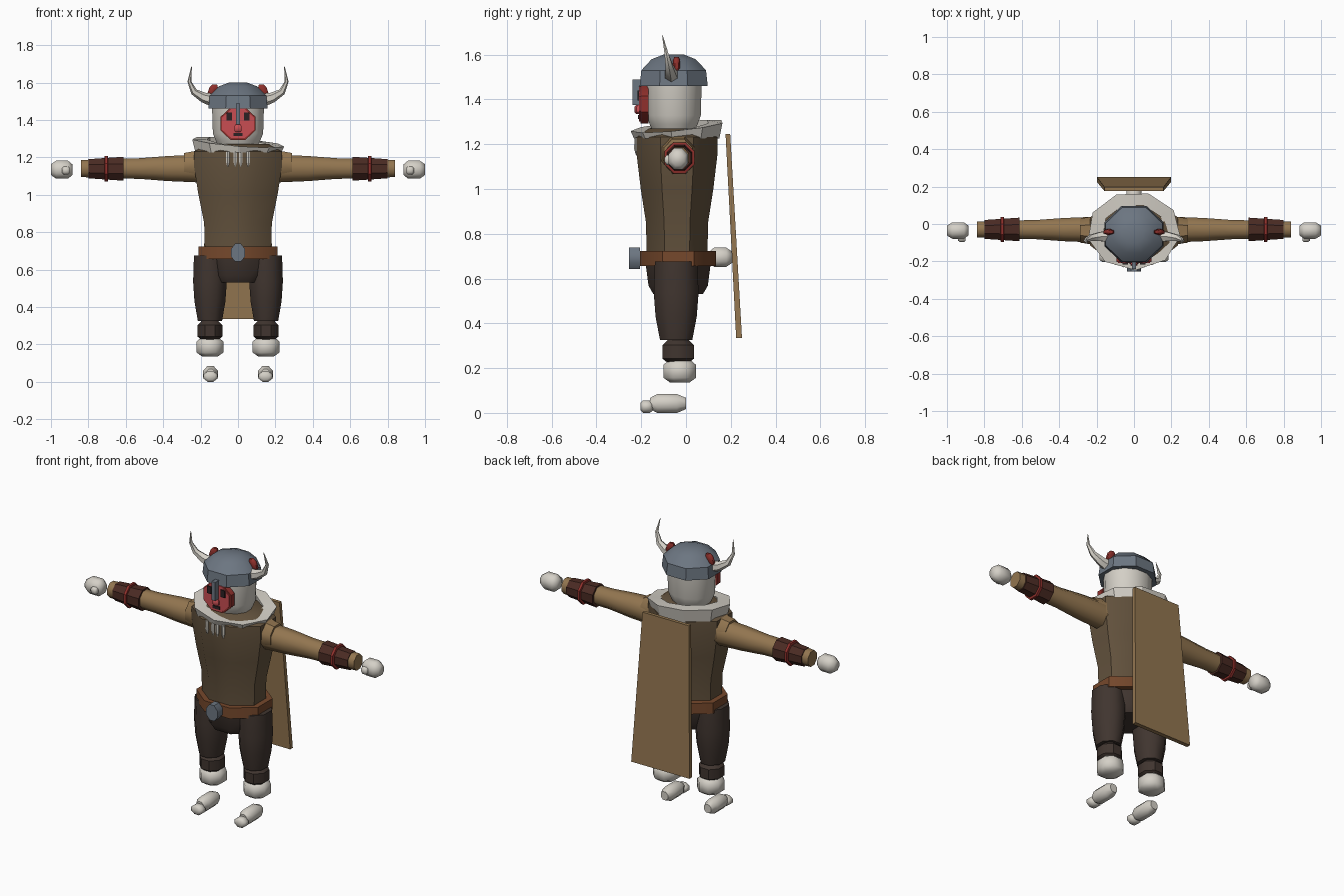
import bpy, bmesh
from math import cos, sin, pi, radians
from mathutils import Vector

cube = bpy.data.objects.get("Cube")
if cube:
    bpy.data.objects.remove(cube, do_unlink=True)


def make_material(name, *rgb):
    mat = bpy.data.materials.new(name)
    mat.use_nodes = True
    mat.diffuse_color = (*rgb, 1)
    mat.node_tree.nodes["Principled BSDF"].inputs["Base Color"].default_value = (*rgb, 1)
    return mat


tunic_brown = make_material("tunic brown", .125, .085, .047)
tan = make_material("tan cloth", .29, .18, .08)
trouser_brown = make_material("dark trousers", .052, .036, .029)
leather = make_material("belt leather", .18, .065, .025)
cuff_leather = make_material("dark cuff leather", .07, .024, .017)
red = make_material("mask red", .58, .075, .085)
dark_red = make_material("dark red", .28, .03, .025)
steel = make_material("blue steel", .15, .18, .22)
white = make_material("bone white", .66, .63, .57)
black = make_material("dark openings", .025, .015, .017)


def skin_rings(name, rings, material, angle, closed=False):
    """Join rings of points with quads; cap the ends unless closed in a loop."""
    bm = bmesh.new()
    rows = [[bm.verts.new(point) for point in ring] for ring in rings]
    pairs = list(zip(rows, rows[1:]))
    if closed:
        pairs.append((rows[-1], rows[0]))
    else:
        bm.faces.new(rows[0])
        bm.faces.new(rows[-1])
    for lower, upper in pairs:
        for i in range(len(lower)):
            bm.faces.new((lower[i - 1], lower[i], upper[i], upper[i - 1]))
    bmesh.ops.recalc_face_normals(bm, faces=bm.faces)
    mesh = bpy.data.meshes.new(name)
    bm.to_mesh(mesh)
    bm.free()
    mesh.materials.append(material)
    obj = bpy.data.objects.new(name, mesh)
    bpy.context.collection.objects.link(obj)
    bpy.ops.object.select_all(action='DESELECT')
    obj.select_set(True)
    bpy.context.view_layer.objects.active = obj
    bpy.ops.object.shade_smooth_by_angle(angle=radians(angle))


# Profiles: (place along the axis from -1 to 1, share of the full width)
block = ((-1, 1), (1, 1))
tapered = ((-1, 1), (1, .8))
rounded = ((-1, .6), (-.6, 1), (.5, 1), (1, .6))
dome = ((-1, 1), (0, .95), (.7, .65), (1, .3))
skull = ((-1, .7), (-.7, .85), (-.4, .96), (1, 1))
jacket = ((-1, .75), (-.4, .77), (.1, .9), (.6, 1), (.87, 1), (1, .7))
seat = ((-1, .75), (-.5, .9), (1, 1))
thigh = ((-1, .72), (-.4, .92), (.2, 1), (1, .95))
arm = ((-1, 1.1), (-.5, 1), (0, .82), (.3, .8), (1, .68))
fang = ((-1, .3), (-.3, 1), (1, .9))


def solid(name, axis, centre, half, material, profile=block,
          sides=8, angle=44, mirror=1, lean=(0, 0, 0)):
    """Sweep a flat-sided ring along an axis, scaled by the profile."""
    k = 'xyz'.index(axis)
    u, v = (k + 1) % 3, (k + 2) % 3
    rings = []
    for t, scale in profile:
        ring = []
        for i in range(sides):
            turn = 2 * pi * (i + .5) / sides
            point = Vector(centre) + t * Vector(lean)
            reach = scale / cos(pi / sides)
            point[k] += t * half[k]
            point[u] += half[u] * reach * cos(turn)
            point[v] += half[v] * reach * sin(turn)
            point.x *= mirror
            ring.append(point)
        rings.append(ring)
    skin_rings(name, rings, material, angle)


# Torso, hips and belt
solid("tunic", 'z', (0, -.04, .97), (.235, .18, .3), tunic_brown, jacket)
solid("hips", 'z', (0, -.035, .605), (.17, .147, .075), trouser_brown, seat)
solid("belt", 'z', (0, -.035, .69), (.21, .17, .033), leather)
solid("buckle", 'y', (0, -.23, .69), (.038, .025, .048), steel)
solid("tail", 'y', (0, .155, .695), (.04, .05, .043), white, rounded, angle=60)

# Cape: a leaning tapered slab
solid("cape", 'z', (0, .212, .79), (.198, .013, .455), tan, tapered,
      sides=4, angle=10, lean=(0, -.025, 0))

# Lopsided fur collar with hanging fangs
collar_rings = []
for i in range(9):
    turn = radians(112) - 2 * pi * i / 9
    x, y = .25 * cos(turn), .21 * sin(turn)
    rim = 1.28 + .1 * y - .08 * x
    collar_rings.append([(x * scale, y * scale - .037, z) for scale, z in
                         ((1, rim), (.93, 1.225), (.7, 1.235), (.68, rim))])
skin_rings("fur_collar", collar_rings, white, 20, closed=True)
for i, x in enumerate((-.055, -.015, .015, .055)):
    solid(f"collar_fang_{i}", 'z', (x, -.22, 1.19), (.01, .01, .04), white, fang, sides=6)

# Head and helmet
solid("head", 'z', (0, -.055, 1.38), (.14, .126, .13), white, skull, sides=12, angle=60)
solid("helmet", 'z', (0, -.055, 1.53), (.159, .152, .07), steel, dome, angle=35)

# Face mask
solid("mask_rim", 'y', (0, -.185, 1.38), (.094, .018, .087), dark_red)
solid("mask_face", 'y', (0, -.195, 1.38), (.085, .014, .078), red)
solid("mask_nose", 'z', (0, -.21, 1.355), (.02, .018, .02), red, rounded, sides=6)
solid("mask_mouth", 'z', (0, -.211, 1.322), (.024, .004, .009), black, sides=4)
solid("nose_guard", 'z', (0, -.22, 1.432), (.012, .02, .057), steel, sides=4)

horn_path = ((.13, 1.505), (.185, 1.52), (.235, 1.55), (.26, 1.605), (.248, 1.685))


def add_horn(name, mirror):
    """Sweep a thinning ring along the bent path, drifting forward."""
    points = [Vector((x, -.065 - .0025 * i * i, z)) for i, (x, z) in enumerate(horn_path)]
    last = len(points) - 1
    depth = Vector((0, 1, 0))
    rings = []
    for i, point in enumerate(points):
        along = points[min(i + 1, last)] - points[max(i - 1, 0)]
        across = along.cross(depth).normalized()
        radius = .034 * (1.05 - i / last)
        ring = []
        for k in range(6):
            turn = pi * k / 3
            spot = point + radius * (cos(turn) * across + sin(turn) * depth)
            spot.x *= mirror
            ring.append(spot)
        rings.append(ring)
    skin_rings(name, rings, white, 35)


for side, mirror in (("left", 1), ("right", -1)):
    def paired(part, *shape, **options):
        solid(side + "_" + part, *shape, mirror=mirror, **options)

    # Mask eye, helmet gem and horn
    paired("eye", 'z', (.046, -.212, 1.418), (.015, .004, .022), black, sides=4)
    paired("helmet_gem", 'z', (.135, -.042, 1.56), (.022, .014, .03), dark_red, rounded,
           sides=6, angle=60, lean=(-.01, 0, 0))
    add_horn(side + "_horn", mirror)

    # Arm: sleeve, leather cuff with a cord, detached hand
    paired("shoulder", 'x', (.24, -.035, 1.155), (.05, .08, .085), tan, tapered)
    paired("sleeve", 'x', (.53, -.03, 1.14), (.31, .062, .067), tan, arm, angle=50)
    paired("cuff", 'x', (.706, -.029, 1.139), (.094, .063, .064), cuff_leather, tapered)
    paired("cuff_cord", 'x', (.705, -.029, 1.139), (.014, .067, .069), dark_red, rounded)
    paired("hand", 'x', (.943, -.035, 1.134), (.057, .044, .048), white, rounded, angle=60)
    paired("thumb", 'x', (.92, -.08, 1.13), (.02, .016, .022), white, rounded, angle=60)

    # Leg: trouser, shin wrap, fur cuff, detached foot
    paired("trouser_leg", 'z', (.15, -.044, .5), (.09, .1, .175), trouser_brown, thigh, angle=50)
    paired("shin_wrap", 'z', (.15, -.035, .275), (.067, .07, .055), trouser_brown, rounded)
    paired("fur_cuff", 'z', (.15, -.028, .188), (.072, .073, .052), white, rounded, angle=60)
    paired("foot", 'y', (.147, -.08, .042), (.04, .08, .042), white, rounded, angle=60)
    paired("toe", 'y', (.147, -.175, .028), (.037, .028, .028), white, rounded, angle=60)
